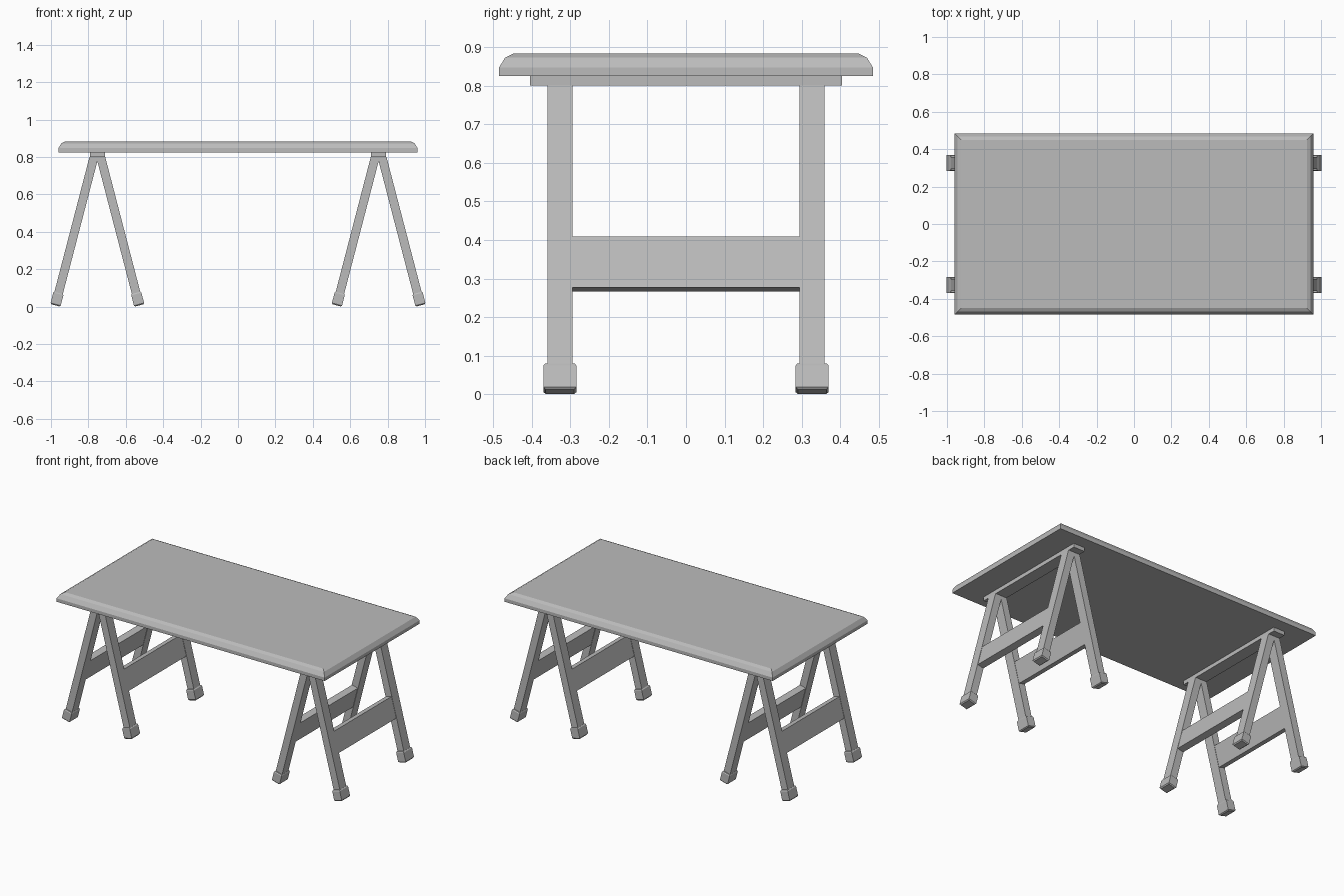
import bpy
import bmesh
import math
from mathutils import Matrix

cube = bpy.data.objects.get("Cube")
if cube:
    bpy.data.objects.remove(cube, do_unlink=True)

grey = bpy.data.materials.new("plain grey")
grey.use_nodes = True
colour = (0.5, 0.5, 0.5, 1)
grey.diffuse_color = colour
grey.node_tree.nodes["Principled BSDF"].inputs["Base Color"].default_value = colour


def loft(name, sections, place=(0, 0, 0), tilt=0):
    """Stack rectangles (half x, half y, z, optional x shift) into a closed solid."""
    bm = bmesh.new()
    rings = []
    for hx, hy, z, *shift in sections:
        dx = shift[0] if shift else 0
        rings.append([bm.verts.new((dx + hx * i, hy * j, z))
                      for i, j in ((-1, -1), (1, -1), (1, 1), (-1, 1))])
    for low, high in zip(rings, rings[1:]):
        for k in range(4):
            n = (k + 1) % 4
            bm.faces.new((low[k], low[n], high[n], high[k]))
    bm.faces.new(rings[0][::-1])
    bm.faces.new(rings[-1])
    bm.transform(Matrix.Rotation(tilt, 4, 'Y'))
    mesh = bpy.data.meshes.new(name)
    bm.to_mesh(mesh)
    bm.free()
    mesh.materials.append(grey)
    obj = bpy.data.objects.new(name, mesh)
    obj.location = place
    bpy.context.collection.objects.link(obj)
    return obj


# Tabletop with a two-step chamfered upper rim
loft("tabletop", [(0.96 - d, 0.485 - d, z) for d, z in
                  ((0, 0.825), (0, 0.847), (0.016, 0.873), (0.036, 0.883))])

SLOPE = 0.26
ANGLE = math.atan(SLOPE)
LEG_Y = 0.327


def leg_offset(z):
    """Distance of a leg's centre line from the trestle's middle plane."""
    return 0.018 + (0.80 - z) * SLOPE


for side, x in (("right", -0.752), ("left", 0.752)):
    # Cleat under the top
    loft(side + "_cleat", [(0.04, 0.405, 0.80), (0.04, 0.405, 0.825)], (x, 0, 0))

    for s in (-1, 1):
        tag = side + ("_outer" if s * x > 0 else "_inner")
        tilt = -s * ANGLE

        # Broad board joining the front and back legs
        loft(tag + "_stretcher", [(0.021, 0.297, -0.068), (0.021, 0.297, 0.068)],
             (x + s * leg_offset(0.338), 0, 0.338), tilt)

        for end, y in (("front", -LEG_Y), ("back", LEG_Y)):
            # Splayed leg, cut level at the cleat
            loft(f"{tag}_{end}_leg",
                 [(0.024, 0.0325, z, s * leg_offset(z)) for z in (0.03, 0.80)],
                 (x, y, 0))
            # Chamfered block foot, square to the leg
            loft(f"{tag}_{end}_foot",
                 [(0.022, 0.037, -0.035), (0.028, 0.0425, -0.029),
                  (0.028, 0.0425, 0.028), (0.024, 0.039, 0.034)],
                 (x + s * leg_offset(0.04), y, 0.0403), tilt)
